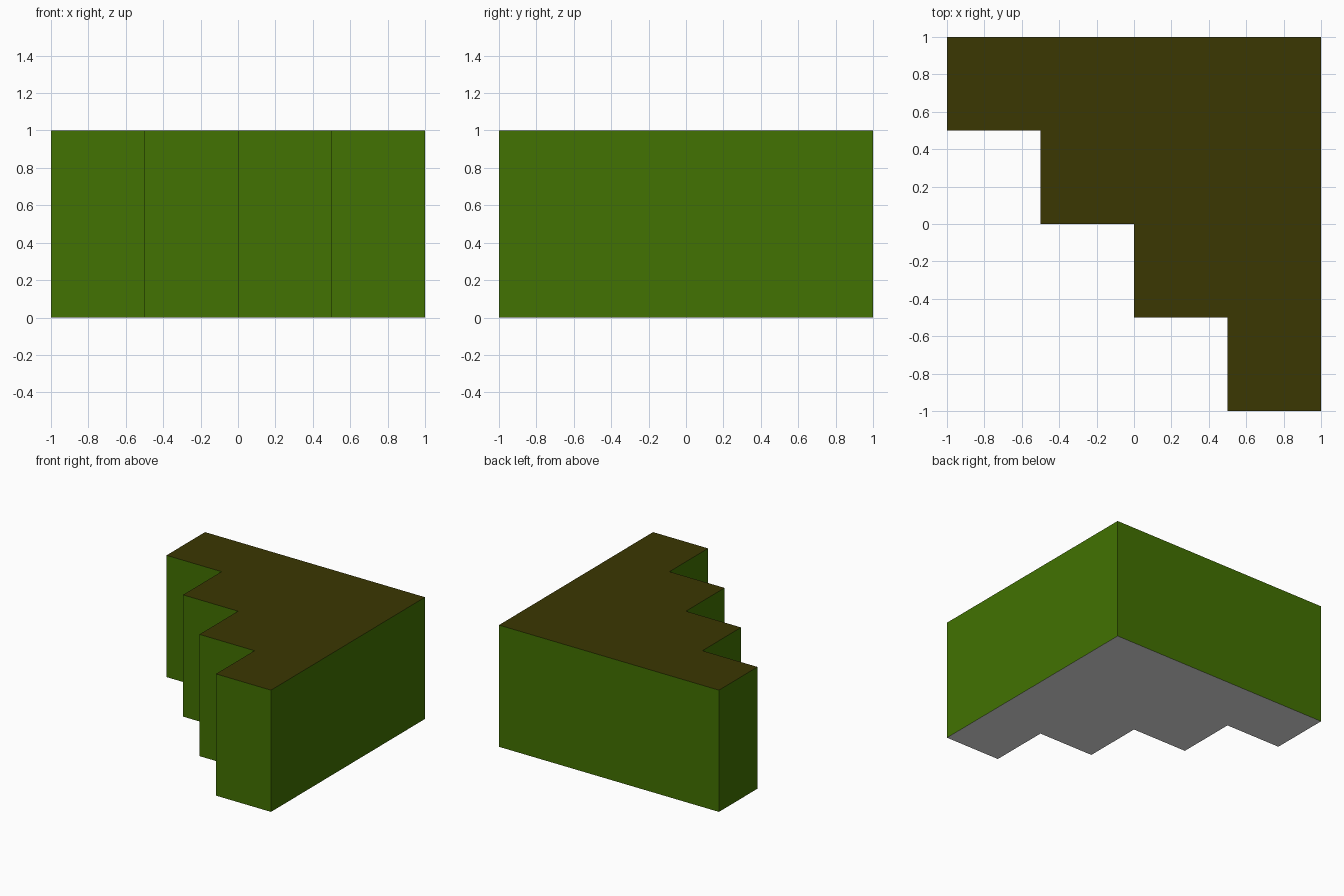
import bpy
import bmesh

if "Cube" in bpy.data.objects:
    bpy.data.objects.remove(bpy.data.objects["Cube"])


def material(name, rgb):
    m = bpy.data.materials.new(name)
    m.diffuse_color = (*rgb, 1.0)
    m.use_nodes = True
    m.node_tree.nodes["Principled BSDF"].inputs["Base Color"].default_value = m.diffuse_color
    return m


STEPS, SIZE, HEIGHT = 4, 0.5, 1.0

# Stepped outline seen from above: back corner, then a zigzag to the front
profile = [(1, 1), (-1, 1)]
for i in range(STEPS):
    x, y = -1 + i * SIZE, 1 - (i + 1) * SIZE
    profile += [(x, y), (x + SIZE, y)]

# Extrude the outline into a solid block
bm = bmesh.new()
base = bm.faces.new([bm.verts.new((x, y, 0)) for x, y in profile])
ext = bmesh.ops.extrude_face_region(bm, geom=[base], use_keep_orig=True)
top_verts = [g for g in ext["geom"] if isinstance(g, bmesh.types.BMVert)]
bmesh.ops.translate(bm, verts=top_verts, vec=(0, 0, HEIGHT))
bmesh.ops.recalc_face_normals(bm, faces=bm.faces[:])

# Green walls, brown top, grey underside
for f in bm.faces:
    f.material_index = 1 if f.normal.z > 0.5 else 2 if f.normal.z < -0.5 else 0

mesh = bpy.data.meshes.new("stepped_block")
bm.to_mesh(mesh)
bm.free()
for m in (material("green walls", (0.054, 0.168, 0.0005)),
          material("dark brown top", (0.043, 0.038, 0.0005)),
          material("grey underside", (0.8, 0.8, 0.8))):
    mesh.materials.append(m)
bpy.context.collection.objects.link(bpy.data.objects.new("stepped_block", mesh))
